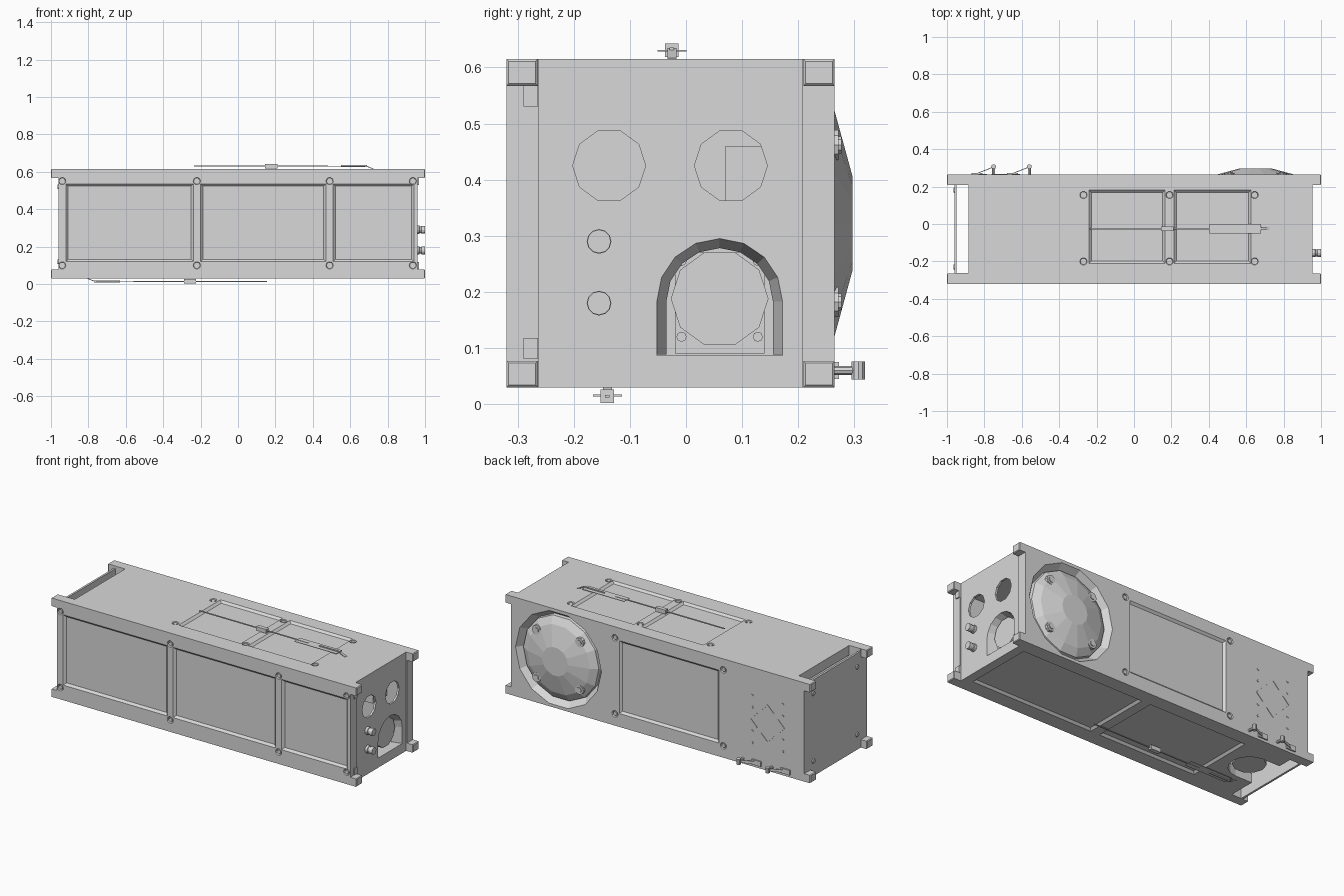
import bpy, bmesh
from math import cos, sin, pi
from mathutils import Vector

cube = bpy.data.objects.get("Cube")
if cube:
    bpy.data.objects.remove(cube)

mat = bpy.data.materials.new("light_grey_metal")
mat.use_nodes = True
grey = (0.69, 0.69, 0.69, 1)
mat.diffuse_color = grey
mat.node_tree.nodes["Principled BSDF"].inputs["Base Color"].default_value = grey

# Maps (u, v, outward distance) on each side of the body to world space
FACES = {
    "front": lambda u, v, d: (u, -0.32 - d, v),
    "back": lambda u, v, d: (u, 0.265 + d, v),
    "top": lambda u, v, d: (u, v, 0.615 + d),
    "bottom": lambda u, v, d: (u, v, 0.03 - d),
    "end": lambda u, v, d: (0.955 + d, u, v),
    "tail": lambda u, v, d: (-0.96 - d, u, v),
}


def rect(u0, u1, v0, v1, g=0):
    return [(u0 - g, v0 - g), (u1 + g, v0 - g), (u1 + g, v1 + g), (u0 - g, v1 + g)]


def ngon(u, v, r, n=10):
    return [(u + r * cos(2 * pi * i / n), v + r * sin(2 * pi * i / n)) for i in range(n)]


def arch(u, v, r, base, n=8):
    arc = [(u + r * cos(pi * i / n), v + r * sin(pi * i / n)) for i in range(n + 1)]
    return [(u + r, base)] + arc + [(u - r, base)]


def swap(pts):
    return [(v, u) for u, v in pts]


def loft(bm, face, sections, caps=True):
    """Skin a list of (outline, distance) sections on one side of the body."""
    rings = [[bm.verts.new(FACES[face](u, v, d)) for u, v in pts] for pts, d in sections]
    n = len(rings[0])
    for a, b in zip(rings, rings[1:]):
        for i in range(n if caps else n - 1):
            j = (i + 1) % n
            bm.faces.new((a[i], a[j], b[j], b[i]))
    if caps:
        bm.faces.new(rings[0])
        bm.faces.new(rings[-1])


def make(name, face, parts, caps=True):
    """One object made of several lofts."""
    bm = bmesh.new()
    for sections in parts:
        loft(bm, face, sections, caps)
    bmesh.ops.recalc_face_normals(bm, faces=bm.faces)
    mesh = bpy.data.meshes.new(name)
    bm.to_mesh(mesh)
    bm.free()
    mesh.materials.append(mat)
    ob = bpy.data.objects.new(name, mesh)
    bpy.context.collection.objects.link(ob)
    return ob


def cut(ob, face, parts):
    """Carve each loft out of a panel in turn, so cuts may touch."""
    for sections in parts:
        cutter = make("cutter", face, [sections])
        cutter.hide_render = True
        mod = ob.modifiers.new("cut", "BOOLEAN")
        mod.operation, mod.solver, mod.object = "DIFFERENCE", "EXACT", cutter
        bpy.context.view_layer.update()
        mesh = bpy.data.meshes.new_from_object(ob.evaluated_get(bpy.context.evaluated_depsgraph_get()))
        ob.modifiers.clear()
        ob.data = mesh
        bpy.data.objects.remove(cutter)


def box(name, face, outline, d0, d1):
    return make(name, face, [[(outline, d0), (outline, d1)]])


def recess(u0, u1, v0, v1):
    return [(rect(u0, u1, v0, v1, 0.005), 0.004), (rect(u0, u1, v0, v1, -0.012), -0.012)]


def screws(panel, face, spots):
    """Countersunk screws in a panel."""
    cut(panel, face, [[(ngon(u, v, 0.021), 0.004), (ngon(u, v, 0.017), -0.009)] for u, v in spots])
    make(face + "_screws", face, [[(ngon(u, v, 0.012), -0.015), (ngon(u, v, 0.012), -0.002)] for u, v in spots])


def bar(name, p, q, w, h):
    """Flat strip between two points."""
    p, q = Vector(p), Vector(q)
    bpy.ops.mesh.primitive_cube_add(size=1, location=(p + q) / 2)
    ob = bpy.context.object
    ob.name = name
    ob.rotation_euler = (q - p).to_track_quat("X", "Z").to_euler()
    ob.scale = ((q - p).length, w, h)
    ob.data.materials.append(mat)


# Front panel with three shallow fields
panel = box("front_panel", "front", rect(-0.96, 0.96, 0.03, 0.615), 0, -0.057)
cut(panel, "front", [recess(a, b, 0.12, 0.535) for a, b in ((-0.92, -0.24), (-0.2, 0.47), (0.51, 0.94))])
screws(panel, "front", [(x, z) for x in (-0.94, -0.22, 0.49, 0.935) for z in (0.1, 0.55)])

# Back panel with one field and the round dish seat
dish = (0.65, 0.322)
panel = box("back_panel", "back", rect(-0.96, 0.96, 0.03, 0.615), 0, -0.057)
seat = [(ngon(*dish, 0.284, 14), 0.004), (ngon(*dish, 0.25, 14), -0.045)]
cut(panel, "back", [recess(-0.4, 0.25, 0.11, 0.54), seat])
screws(panel, "back", [(x, z) for x in (-0.43, 0.28) for z in (0.1, 0.55)])
make("dish_dome", "back", [[(ngon(*dish, r, 14), d) for r, d in
                            ((0.25, -0.047), (0.247, -0.025), (0.205, 0.0), (0.085, 0.032))]])
bolts = [(dish[0] + a, dish[1] + b) for a in (-0.14, 0.14) for b in (-0.14, 0.14)]
make("dish_bolt_collars", "back", [[(ngon(u, v, 0.028), -0.01), (ngon(u, v, 0.028), 0.007)] for u, v in bolts])
make("dish_bolts", "back", [[(ngon(u, v, 0.016), 0.0), (ngon(u, v, 0.016), 0.012)] for u, v in bolts])

# Diamond corner marks and pin dots on the back
c, s = Vector((-0.72, 0.31)), 0.11
corners = [c + Vector(k) * s for k in ((1, 0), (0, 1), (-1, 0), (0, -1))]
for i, p in enumerate(corners):
    for q in (corners[i - 1], corners[(i + 1) % 4]):
        e = p.lerp(q, 0.38)
        bar("diamond_mark", (p.x, 0.266, p.y), (e.x, 0.266, e.y), 0.004, 0.004)
make("back_pins", "back", [[(ngon(c.x + a, c.y + b, 0.007, 6), -0.01), (ngon(c.x + a, c.y + b, 0.007, 6), 0.003)]
                           for a in (-0.1, 0.1) for b in (-0.14, -0.07, 0.07, 0.14)])

# Top panel, stopping short of the tail
panel = box("top_panel", "top", rect(-0.885, 0.955, -0.264, 0.208), 0, -0.057)
cut(panel, "top", [recess(-0.24, 0.165, -0.21, 0.18), recess(0.215, 0.625, -0.21, 0.18)])
screws(panel, "top", [(x, y) for x in (-0.27, 0.19, 0.645) for y in (-0.2, 0.155)])

# Bottom panel with an arched bay near the tail around a downward sensor
panel = box("bottom_panel", "bottom", rect(-0.885, 0.955, -0.264, 0.208), 0, -0.057)
cut(panel, "bottom", [recess(0.1, 0.9, -0.23, 0.18), recess(-0.6, 0.04, -0.23, 0.18),
                      [(swap(arch(0.01, -0.775, 0.112, -0.9)), d) for d in (0.01, -0.07)]])
box("sensor_barrel", "bottom", ngon(-0.775, 0.01, 0.09), -0.02, -0.3)

# Connector end with portholes and an arched bay
panel = box("end_panel", "end", rect(-0.264, 0.208, 0.086, 0.56), 0, -0.012)
holes = [ngon(u, 0.425, 0.065) for u in (-0.137, 0.08)] + [arch(0.06, 0.183, 0.112, 0.07)]
cut(panel, "end", [[(h, 0.01), (h, -0.03)] for h in holes])
make("bay_funnel", "end", [[(arch(0.06, 0.183, 0.112, 0.088), 0), (arch(0.06, 0.183, 0.095, 0.088), -0.06)]], False)
box("bay_mount", "end", rect(-0.02, 0.14, 0.09, 0.27), -0.11, -0.09)
box("bay_lens", "end", ngon(0.06, 0.188, 0.087), -0.09, -0.03)
make("bay_bolts", "end", [[(ngon(u, v, 0.009, 8), -0.09), (ngon(u, v, 0.009, 8), -0.07)]
                          for u in (-0.008, 0.128) for v in (0.12, 0.255)])
box("inner_unit", "end", rect(0.07, 0.2, 0.33, 0.46), -0.5, -0.12)
box("inner_bulkhead", "end", rect(-0.264, 0.208, 0.086, 0.56), -0.52, -0.5)
make("connectors", "end", [[(ngon(-0.155, z, r, 12), d) for r, d in
                            ((0.022, 0), (0.022, 0.014), (0.018, 0.016), (0.018, 0.024), (0.021, 0.026), (0.021, 0.045))]
                           for z in (0.18, 0.29)])
for z in (0.08, 0.53):
    box("notch_block", "end", rect(-0.29, -0.264, z, z + 0.038), 0, 0.012)

# Tail plate
spots = [(y, z) for y in (-0.23, 0.18) for z in (0.12, 0.52)]
box("tail_panel", "tail", rect(-0.265, 0.21, 0.03, 0.6), 0, -0.012)
make("tail_screws", "tail", [[(ngon(u, v, 0.014), 0), (ngon(u, v, 0.012), 0.006)] for u, v in spots])

# Corner feet at both ends
for face, tip in (("end", 0.045), ("tail", 0.04)):
    for ys in ((-0.32, -0.264), (0.209, 0.265)):
        for zs in ((0.03, 0.077), (0.567, 0.615)):
            make("corner_foot", face, [[(rect(*ys, *zs), -0.015), (rect(*ys, *zs), tip - 0.004),
                                        (rect(*ys, *zs, -0.004), tip)]])

# Folded strip aerials above and below
for side, y, m, shift in (("top", -0.025, 1, 0), ("bottom", -0.14, -1, -0.08)):
    def span(a, b, w):
        a, b = sorted((m * a + shift, m * b + shift))
        return rect(a, b, y - w, y + w)
    box(side + "_aerial_strip", side, span(-0.235, 0.48, 0.004), 0.014, 0.018)
    box(side + "_aerial_strip_end", side, span(0.55, 0.69, 0.004), 0.012, 0.021)
    box(side + "_aerial_plate", side, span(0.405, 0.68, 0.026), 0.013, 0.016)
    box(side + "_aerial_hinge", side, span(0.145, 0.21, 0.012), 0.004, 0.028)
    bar(side + "_aerial_root", FACES[side](m * 0.68 + shift, y, 0.018),
        FACES[side](m * 0.725 + shift, y, 0), 0.016, 0.004)

# Two spring aerials low on the back
for x in (-0.85, -0.66):
    bar("spring_arm", (x, 0.266, 0.06), (x + 0.1, 0.305, 0.06), 0.004, 0.016)
    box("spring_knob", "bottom", ngon(x + 0.1, 0.307, 0.013), -0.046, -0.014)
    box("spring_pin", "back", ngon(x + 0.1, 0.06, 0.008, 8), 0, 0.04)
    box("spring_clip", "back", rect(x - 0.02, x + 0.04, 0.045, 0.075), 0, 0.008)
